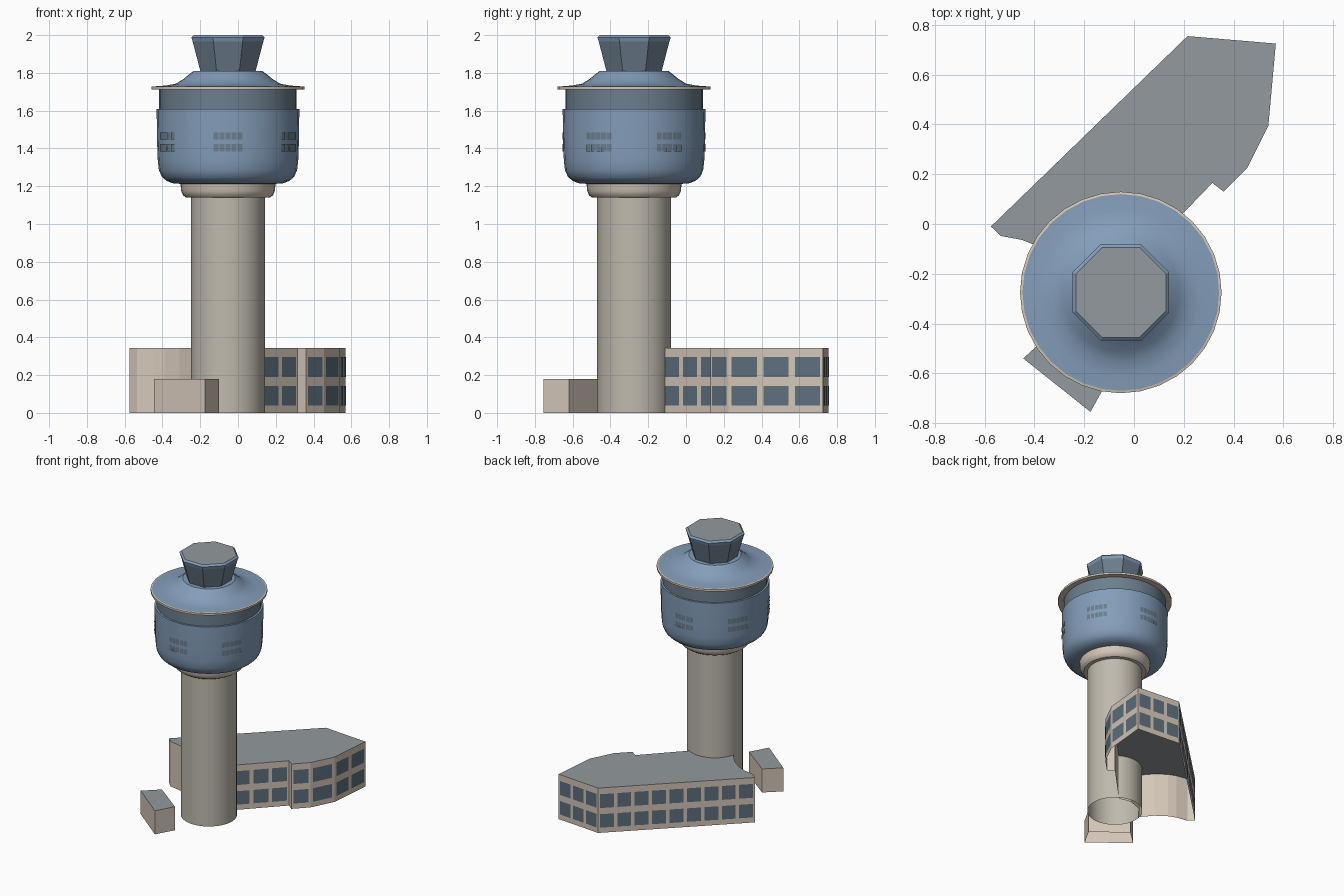
import bpy, bmesh, math
from mathutils import Vector

if "Cube" in bpy.data.objects:
    bpy.data.objects.remove(bpy.data.objects["Cube"])

CX, CY = -0.053, -0.275          # tower axis


def mat(name, rgb):
    m = bpy.data.materials.new(name)
    m.diffuse_color = (*rgb, 1)
    m.use_nodes = True
    m.node_tree.nodes["Principled BSDF"].inputs["Base Color"].default_value = m.diffuse_color
    return m


CONCRETE = mat("concrete", (0.52, 0.49, 0.42))
CREAM = mat("cream", (0.66, 0.57, 0.48))
BLUE = mat("blue", (0.23, 0.34, 0.49))
GLASS = mat("glass", (0.11, 0.16, 0.21))
BAND = mat("band", (0.15, 0.21, 0.27))
ROOF = mat("roof_grey", (0.29, 0.32, 0.34))


def make(name, verts, faces, material, smooth=False):
    me = bpy.data.meshes.new(name)
    me.from_pydata([tuple(v) for v in verts], [], faces)
    me.materials.append(material)
    ob = bpy.data.objects.new(name, me)
    bpy.context.collection.objects.link(ob)
    if smooth:
        bpy.ops.object.select_all(action='DESELECT')
        bpy.context.view_layer.objects.active = ob
        ob.select_set(True)
        bpy.ops.object.shade_smooth_by_angle(angle=math.radians(32))
    return ob


def lathe(name, profile, material, n=32, phase=0.0, smooth=True, cap=False):
    """Revolve (radius, z) points, listed bottom to top, about the tower axis."""
    verts, faces = [], []
    for r, z in profile:
        for i in range(n):
            a = phase + 2 * math.pi * i / n
            verts.append((CX + r * math.cos(a), CY + r * math.sin(a), z))
    for k in range(len(profile) - 1):
        for i in range(n):
            j = (i + 1) % n
            faces.append((k * n + i, k * n + j, (k + 1) * n + j, (k + 1) * n + i))
    if cap:
        faces.append(tuple(range((len(profile) - 1) * n, len(profile) * n)))
    return make(name, verts, faces, material, smooth)


def shell(name, outline, h):
    """Walls and roof over a clockwise outline, open underneath."""
    n = len(outline)
    verts = [(x, y, z) for z in (0, h) for x, y in outline]
    walls = [((i + 1) % n, i, n + i, n + (i + 1) % n) for i in range(n)]
    make(name + "_walls", verts, walls, CREAM)
    make(name + "_roof", [(x, y, h) for x, y in outline],
         [tuple(reversed(range(n)))], ROOF)


# Tower shaft and collar
lathe("tower_shaft", [(0.195, 0), (0.195, 1.15)], CONCRETE)
lathe("collar", [(0.19, 1.14), (0.222, 1.14), (0.238, 1.152), (0.248, 1.175),
                 (0.252, 1.22)], CREAM)

# Rounded cabin drum, glazed band, rim and roof
lathe("cabin_drum", [(0.24, 1.212), (0.29, 1.215), (0.325, 1.228), (0.35, 1.25),
                     (0.366, 1.285), (0.372, 1.34), (0.375, 1.42), (0.378, 1.61),
                     (0.364, 1.61)], BLUE)
lathe("glazed_band", [(0.364, 1.605), (0.364, 1.712)], BAND)
lathe("roof_rim", [(0.36, 1.712), (0.405, 1.712), (0.405, 1.727), (0.395, 1.729)], CREAM)
lathe("cabin_roof", [(0.397, 1.728), (0.33, 1.733), (0.275, 1.743), (0.235, 1.768),
                     (0.205, 1.793), (0.182, 1.81), (0.13, 1.81)], BLUE)

# Octagonal lookout on top
K = 1 / math.cos(math.pi / 8)
P8 = math.pi / 8
lathe("lookout_glass", [(0.145 * K, 1.805), (0.187 * K, 1.966)], BAND, 8, P8, False)
lathe("lookout_fascia", [(0.187 * K, 1.966), (0.194 * K, 1.988), (0.181 * K, 2.0)],
      BLUE, 8, P8, False)
lathe("lookout_roof", [(0.181 * K, 1.9995), (0.181 * K, 2.0)], ROOF, 8, P8, False, True)

# Six groups of small drum windows, two rows of five panes
verts, faces = [], []
for g in range(6):
    mid = math.radians(-90 + 60 * g)
    for row in (1.385, 1.447):
        for p in range(5):
            c = mid + math.radians((p - 2) * 4.75)
            d = math.radians(2.0)
            b = len(verts)
            for a, z in ((c - d, row), (c + d, row), (c + d, row + 0.038), (c - d, row + 0.038)):
                verts.append((CX + 0.3795 * math.cos(a), CY + 0.3795 * math.sin(a), z))
            faces.append((b, b + 1, b + 2, b + 3))
make("drum_windows", verts, faces, BAND)

# Low office building wrapping the tower foot
outline = [(-0.575, -0.01), (0.215, 0.755), (0.57, 0.725), (0.54, 0.395),
           (0.455, 0.225), (0.36, 0.13), (0.315, 0.165), (0.04, -0.12),
           (-0.053, -0.10), (-0.17, -0.14), (-0.235, -0.235), (-0.31, -0.145),
           (-0.39, -0.088), (-0.45, -0.064), (-0.535, -0.048)]
shell("office", outline, 0.343)

# Office windows: wall index -> number of columns
verts, faces = [], []
for i, cols in {0: 9, 1: 3, 2: 2, 3: 1, 4: 1, 6: 3}.items():
    a, b = Vector((*outline[i], 0)), Vector((*outline[i + 1], 0))
    d = b - a
    off = Vector((-d.y, d.x, 0)).normalized() * 0.002
    for c in range(cols):
        lo, hi = a + d * ((c + 0.1) / cols) + off, a + d * ((c + 0.9) / cols) + off
        for z0, z1 in ((0.04, 0.143), (0.19, 0.296)):
            k = len(verts)
            verts += [(hi.x, hi.y, z0), (lo.x, lo.y, z0), (lo.x, lo.y, z1), (hi.x, hi.y, z1)]
            faces.append((k, k + 1, k + 2, k + 3))
make("office_windows", verts, faces, GLASS)

# Small detached shed
shell("shed", [(-0.445, -0.54), (-0.335, -0.44), (-0.10, -0.62), (-0.175, -0.755)], 0.18)
